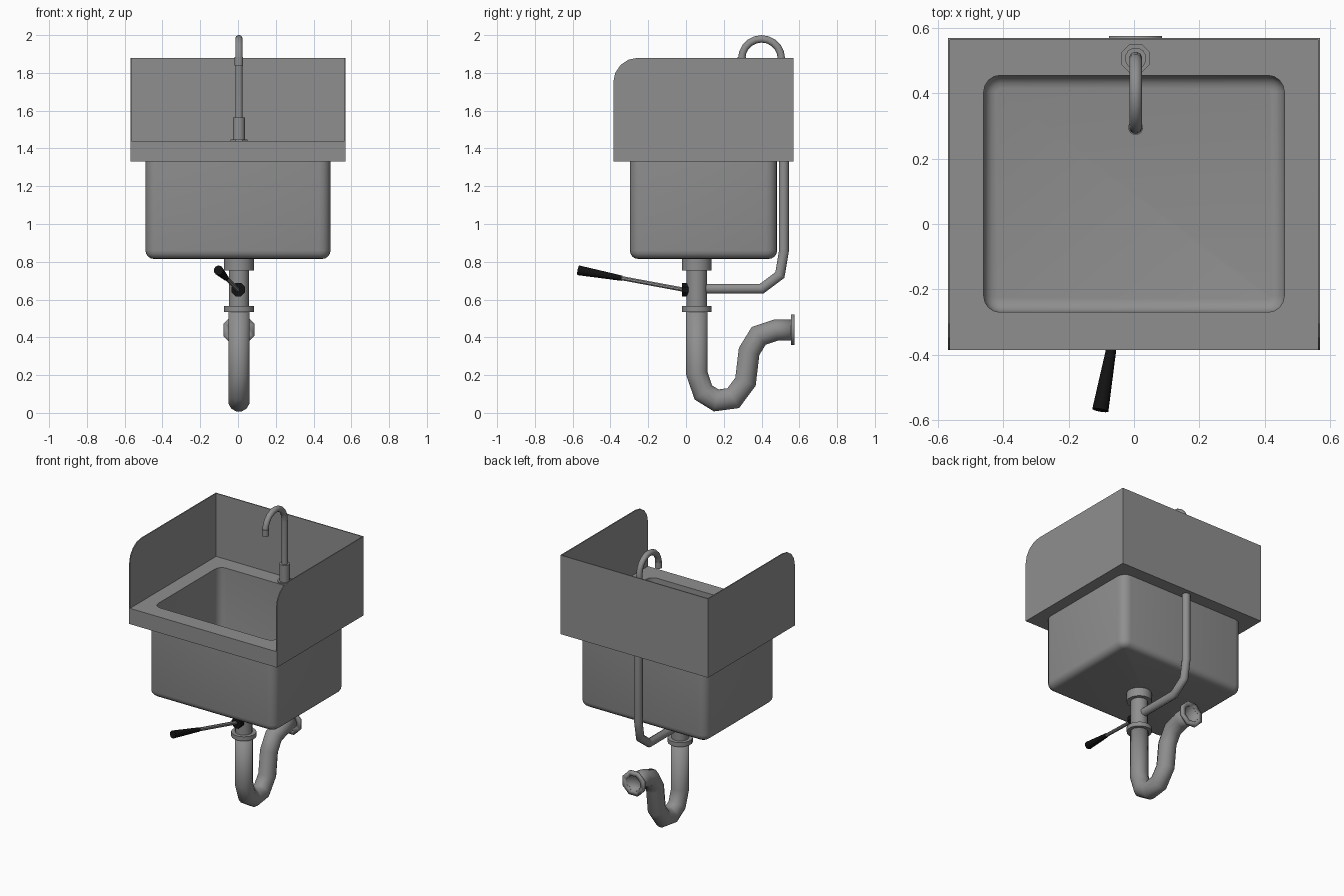
import bpy, bmesh, math
from mathutils import Vector

if "Cube" in bpy.data.objects:
    bpy.data.objects.remove(bpy.data.objects["Cube"])


def material(name, rgb):
    m = bpy.data.materials.new(name)
    m.diffuse_color = (*rgb, 1)
    m.use_nodes = True
    m.node_tree.nodes["Principled BSDF"].inputs["Base Color"].default_value = m.diffuse_color
    return m


STEEL = material("brushed_steel", (0.27, 0.275, 0.27))
BLACK = material("black_rubber", (0.006, 0.006, 0.006))
CX, CY = 0.005, 0.0925      # pipe centre in x, basin centre in y


def finish(name, verts, faces, mat, angle=40):
    me = bpy.data.meshes.new(name)
    me.from_pydata([tuple(v) for v in verts], [], faces)
    bm = bmesh.new()
    bm.from_mesh(me)
    bmesh.ops.remove_doubles(bm, verts=bm.verts, dist=1e-5)
    bm.to_mesh(me)
    bm.free()
    me.materials.append(mat)
    ob = bpy.data.objects.new(name, me)
    bpy.context.collection.objects.link(ob)
    bpy.ops.object.select_all(action='DESELECT')
    ob.select_set(True)
    bpy.context.view_layer.objects.active = ob
    bpy.ops.object.shade_smooth_by_angle(angle=math.radians(angle))
    return ob


def loft(rings, caps=True):
    n = len(rings[0])
    verts = [v for r in rings for v in r]
    faces = [(i * n + j, i * n + (j + 1) % n, (i + 1) * n + (j + 1) % n, (i + 1) * n + j)
             for i in range(len(rings) - 1) for j in range(n)]
    if caps:
        faces.append(tuple(reversed(range(n))))
        faces.append(tuple(range((len(rings) - 1) * n, len(rings) * n)))
    return verts, faces


def tube(name, pts, radii, mat=STEEL, sides=12, caps=True, wall=0):
    pts = [Vector(p) for p in pts]
    if not isinstance(radii, (list, tuple)):
        radii = [radii] * len(pts)
    rings = []
    for i, p in enumerate(pts):
        d1 = (p - pts[i - 1]).normalized() if i > 0 else None
        d2 = (pts[i + 1] - p).normalized() if i < len(pts) - 1 else None
        t = ((d1 or d2) + (d2 or d1)).normalized()
        miter = 1 / max(0.5, t.dot(d1 or d2))
        u = Vector((1, 0, 0))
        u = (u - t * u.dot(t)).normalized()
        v = t.cross(u) * miter
        rings.append([p + (u * math.cos(a) + v * math.sin(a)) * radii[i]
                      for a in (2 * math.pi * (k + 0.5) / sides for k in range(sides))])
    ob = finish(name, *loft(rings, caps), mat)
    if wall:
        s = ob.modifiers.new("wall", 'SOLIDIFY')
        s.thickness, s.offset = wall, -1
    return ob


def rounded_rect(hx, hy, r, z, seg=4):
    ring = []
    for q, (sx, sy) in enumerate([(1, 1), (-1, 1), (-1, -1), (1, -1)]):
        for k in range(seg + 1):
            a = math.pi / 2 * (q + k / seg)
            ring.append((sx * (hx - r) + r * math.cos(a),
                         CY + sy * (hy - r) + r * math.sin(a), z))
    return ring


# Basin and deck: one closed shell, outside bottom -> skirt -> deck -> inside bottom
B = 0.045
curve = [math.pi / 2 * k / 4 for k in range(5)]
rings = []
for a in curve:
    o = B * (1 - math.sin(a))
    rings.append(rounded_rect(0.49 - o, 0.39 - o, 0.06 - o, 0.815 + B * (1 - math.cos(a))))
rings += [rounded_rect(0.49, 0.39, 0.06, 1.33),
          rounded_rect(0.57, 0.4775, 0, 1.33),
          rounded_rect(0.57, 0.4775, 0, 1.44),
          rounded_rect(0.46, 0.3625, 0.05, 1.44)]
for a in reversed(curve):
    o = 0.04 * (1 - math.sin(a))
    rings.append(rounded_rect(0.46 - o, 0.3625 - o, 0.05 - o, 0.835 + 0.04 * (1 - math.cos(a))))
finish("basin_and_deck", *loft(rings), STEEL)

# Splash guards: two sides with a rounded front corner, and the back
T = 0.007
y0, y1 = CY - 0.4775, CY + 0.4775
profile = [(y0, 1.44), (y1, 1.44), (y1, 1.88)]
profile += [(y0 + 0.13 * (1 - math.sin(a)), 1.88 - 0.13 * (1 - math.cos(a)))
            for a in (math.pi / 2 * k / 4 for k in range(5))]
for side, x in (("left", -0.57), ("right", 0.57 - T)):
    finish(side + "_splash_guard",
           *loft([[(x, y, z) for y, z in profile], [(x + T, y, z) for y, z in profile]]),
           STEEL, 20)
back = [(-0.57 + T, y1 - T), (0.57 - T, y1 - T), (0.57 - T, y1), (-0.57 + T, y1)]
finish("back_splash", *loft([[(x, y, z) for x, y in back] for z in (1.44, 1.88)]), STEEL, 20)

# Faucet: base plate, body, gooseneck, nozzle
FY = 0.507
tube("faucet_base_plate", [(CX, FY, 1.438), (CX, FY, 1.447)], 0.048, sides=8)
tube("faucet_body", [(CX, FY, 1.44), (CX, FY, 1.565)], 0.033)
neck = [(CX, FY, 1.56), (CX, FY, 1.86)]
neck += [(CX, 0.4 + 0.105 * math.cos(a), 1.875 + 0.105 * math.sin(a))
         for a in (math.pi * k / 10 for k in range(11))]
tube("faucet_gooseneck", neck, 0.02)
tube("faucet_nozzle", [(CX, 0.295, 1.885), (CX, 0.295, 1.84)], 0.023)

# Drain: collar, tailpiece, slip nut, trap with an open wall end, wall flange
DY = 0.057
tube("drain_collar", [(CX, DY, 0.755), (CX, DY, 0.82)], 0.08, sides=16)
tube("drain_tailpiece", [(CX, DY, 0.54), (CX, DY, 0.76)], 0.055, sides=16)
tube("slip_nut", [(CX, DY, 0.535), (CX, DY, 0.565)], 0.08, sides=16)
trap = [(0.057, 0.54), (0.057, 0.21), (0.092, 0.108), (0.16, 0.066), (0.25, 0.078),
        (0.315, 0.165), (0.334, 0.325), (0.385, 0.408), (0.475, 0.438), (0.57, 0.44)]
tube("drain_trap", [(CX, y, z) for y, z in trap], 0.058, caps=False, wall=0.006)
tube("wall_flange", [(CX, 0.557, 0.44), (CX, 0.575, 0.44)], 0.088, sides=8,
     caps=False, wall=0.032)

# Overflow pipe from the back of the deck to the tailpiece
over = [(0.518, 1.34), (0.518, 0.855), (0.497, 0.73), (0.4, 0.657), (0.06, 0.657)]
tube("overflow_pipe", [(CX, y, z) for y, z in over], 0.027)

# Lever drain handle
tube("lever_pivot", [(0.002, 0.012, 0.652), (0.002, -0.022, 0.652)], 0.038, BLACK, 8)
tube("lever_rod", [(0, 0, 0.65), (-0.062, -0.345, 0.714)], 0.012, sides=8)
tube("lever_grip", [(-0.062, -0.34, 0.713), (-0.103, -0.57, 0.755)], [0.014, 0.026], BLACK, 10)
